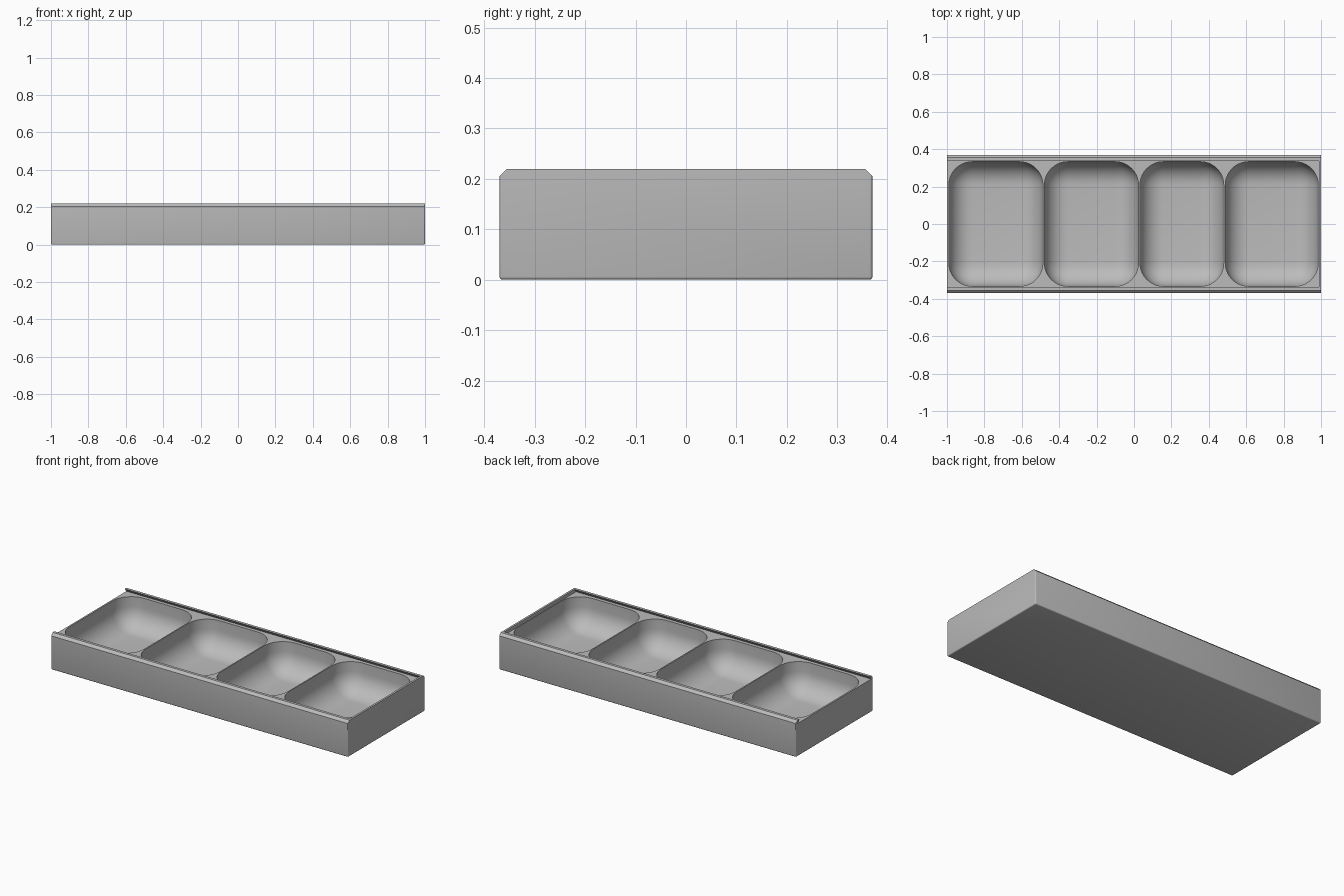
import bpy
import bmesh

old = bpy.data.objects.get("Cube")
if old:
    bpy.data.objects.remove(old, do_unlink=True)

HALF_Y, HEIGHT, FLOOR, LEDGE = 0.37, 0.22, 0.015, 0.2

grey = bpy.data.materials.new("plain grey")
grey.use_nodes = True
grey.diffuse_color = (0.5, 0.5, 0.5, 1)
grey.node_tree.nodes["Principled BSDF"].inputs["Base Color"].default_value = (0.5, 0.5, 0.5, 1)


def extrude_x(profile, x0, x1):
    """Sweep a closed (y, z) profile along x."""
    bm = bmesh.new()
    face = bm.faces.new([bm.verts.new((x0, y, z)) for y, z in profile])
    moved = bmesh.ops.extrude_face_region(bm, geom=[face])["geom"]
    verts = [v for v in moved if isinstance(v, bmesh.types.BMVert)]
    bmesh.ops.translate(bm, verts=verts, vec=(x1 - x0, 0, 0))
    bmesh.ops.recalc_face_normals(bm, faces=bm.faces)
    return bm


def round_edges(bm, keep, radius, segments):
    """Round every edge whose two ends pass the test."""
    edges = [e for e in bm.edges if keep(*(v.co for v in e.verts))]
    bmesh.ops.bevel(bm, geom=edges, offset=radius, segments=segments,
                    profile=0.5, affect='EDGES', clamp_overlap=True)


def make_object(name, bm):
    mesh = bpy.data.meshes.new(name)
    bm.to_mesh(mesh)
    bm.free()
    mesh.materials.append(grey)
    obj = bpy.data.objects.new(name, mesh)
    bpy.context.collection.objects.link(obj)
    return obj


def mirrored(half):
    return half + [(-y, z) for y, z in reversed(half)]


# Outer block with chamfered rails and softened lower and upright edges
block = extrude_x(mirrored([(HALF_Y, 0), (HALF_Y, 0.205), (0.355, HEIGHT)]), -1, 1)
round_edges(block, lambda a, b: max(a.z, b.z) < 0.01
            or (abs(a.x - b.x) < 0.01 and abs(a.y - b.y) < 0.001), 0.006, 3)
tray = make_object("tray", block)

# Dovetail groove for a sliding lid, open at one end only
cutters = [make_object("lid_groove_cutter", extrude_x(
    mirrored([(0.354, LEDGE), (0.338, HEIGHT), (0.338, 0.26)]), -1.1, 0.988))]

# Four rounded compartments, the third one narrower
for i, (x0, x1) in enumerate([(-0.99, -0.487), (-0.479, 0.024),
                              (0.032, 0.48), (0.488, 0.985)]):
    w = 0.333
    pocket = extrude_x([(-w, FLOOR), (w, FLOOR), (w, 0.25), (-w, 0.25)], x0, x1)
    round_edges(pocket, lambda a, b: min(a.z, b.z) < 0.1, 0.125, 10)
    cutters.append(make_object(f"compartment_cutter_{i + 1}", pocket))

bpy.ops.object.select_all(action='DESELECT')
bpy.context.view_layer.objects.active = tray
tray.select_set(True)
for cutter in cutters:
    cutter.hide_render = True
    cut = tray.modifiers.new(cutter.name, 'BOOLEAN')
    cut.operation, cut.solver, cut.object = 'DIFFERENCE', 'EXACT', cutter
    bpy.ops.object.modifier_apply(modifier=cut.name)
    bpy.data.objects.remove(cutter, do_unlink=True)

bpy.ops.object.shade_smooth_by_angle()
